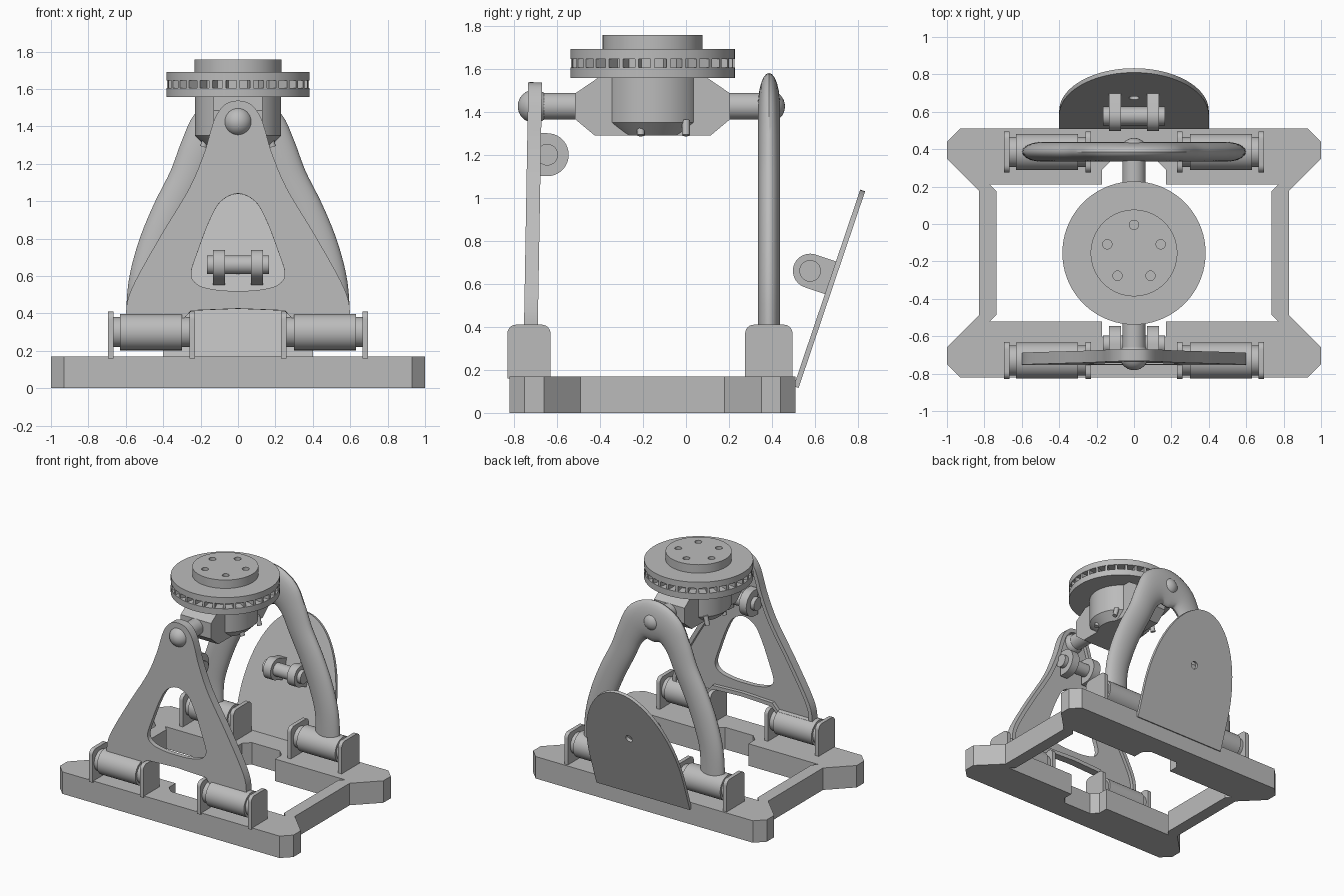
import bpy, bmesh, math
from math import pi, sin, cos, radians
from mathutils import Matrix, Vector

if "Cube" in bpy.data.objects:
    bpy.data.objects.remove(bpy.data.objects["Cube"])

grey = bpy.data.materials.new("plain_grey")
grey.use_nodes = True
grey.diffuse_color = (0.5, 0.5, 0.5, 1)
grey.node_tree.nodes["Principled BSDF"].inputs["Base Color"].default_value = (0.5, 0.5, 0.5, 1)

UPRIGHT = Matrix.Rotation(pi / 2, 4, 'X')
SIDEWAYS = Matrix(((0, 0, 1, 0), (1, 0, 0, 0), (0, 1, 0, 0), (0, 0, 0, 1)))  # profile in y, z
parts = []


def finish(name, bm):
    bmesh.ops.recalc_face_normals(bm, faces=bm.faces[:])
    mesh = bpy.data.meshes.new(name)
    bm.to_mesh(mesh)
    bm.free()
    mesh.materials.append(grey)
    obj = bpy.data.objects.new(name, mesh)
    bpy.context.collection.objects.link(obj)
    parts.append(obj)
    return obj


def plate(name, loops, w0, w1, matrix=Matrix()):
    """Flat outline with optional holes, given thickness from w0 to w1."""
    bm = bmesh.new()
    rims = ([], [])
    for loop in loops:
        low, high = [[bm.verts.new((x, y, w)) for x, y in loop] for w in (w0, w1)]
        for i in range(len(loop)):
            bm.faces.new((low[i - 1], low[i], high[i], high[i - 1]))
            rims[0].append(bm.edges.get((low[i - 1], low[i])))
            rims[1].append(bm.edges.get((high[i - 1], high[i])))
    for rim in rims:
        bmesh.ops.triangle_fill(bm, edges=rim, use_beauty=True)
    bm.transform(matrix)
    return finish(name, bm)


def rod(name, a, b, r, r2=None, segments=48):
    a, b = Vector(a), Vector(b)
    bm = bmesh.new()
    turn = (b - a).to_track_quat('Z', 'Y').to_matrix().to_4x4()
    bmesh.ops.create_cone(bm, cap_ends=True, segments=segments, radius1=r,
                          radius2=r if r2 is None else r2, depth=(b - a).length,
                          matrix=Matrix.Translation((a + b) / 2) @ turn)
    return finish(name, bm)


def ball(name, centre, r):
    bm = bmesh.new()
    bmesh.ops.create_uvsphere(bm, u_segments=32, v_segments=16, radius=r,
                              matrix=Matrix.Translation(centre))
    return finish(name, bm)


def arc(cx, cy, r, start, end, n):
    return [(cx + r * cos(start + (end - start) * i / n),
             cy + r * sin(start + (end - start) * i / n)) for i in range(n + 1)]


def circle(cx, cy, r, n=24):
    return arc(cx, cy, r, 0, 2 * pi, n)[:-1]


def mirror(half):
    return half + [(-p[0], *p[1:]) for p in reversed(half) if p[0] > 0]


def smooth(points, closed=False, n=6):
    """Smooth curve through the points."""
    pts = [Vector(p) for p in points]
    count = len(pts)
    at = (lambda i: pts[i % count]) if closed else (lambda i: pts[max(0, min(i, count - 1))])
    out = []
    for i in range(count if closed else count - 1):
        a, b, c, d = (at(i + k) for k in (-1, 0, 1, 2))
        for t in (k / n for k in range(n)):
            out.append(tuple(b + (c - a) * t / 2 + (a * 2 - b * 5 + c * 4 - d) * t * t / 2
                             + (b * 3 - a - c * 3 + d) * t ** 3 / 2))
    return out if closed else out + [tuple(pts[-1])]


def inset(loop, d):
    out = []
    for i, p in enumerate(loop):
        t = (Vector(loop[(i + 1) % len(loop)]) - Vector(loop[i - 1])).normalized()
        out.append((p[0] - t.y * d, p[1] + t.x * d))
    return out


# Base frame with chamfered feet and notched inner edge
outer = mirror([(0.93, -0.82), (1, -0.75), (1, -0.66), (0.83, -0.49), (0.83, 0.18),
                (1, 0.35), (1, 0.44), (0.93, 0.51)])
inner = mirror([(0.12, -0.65), (0.17, -0.6), (0.17, -0.52), (0.77, -0.52), (0.735, -0.485),
                (0.735, 0.175), (0.77, 0.21), (0.17, 0.21), (0.17, 0.29), (0.12, 0.34)])
plate("base_frame", [outer, inner], 0, 0.17)

# Four hinges: two rounded cheeks, pin and barrel each
for label, y in (("front", -0.73), ("back", 0.385)):
    for side, s in (("left", 1), ("right", -1)):
        h = 0.1 if y < 0 else 0.11
        cheek = ([(y - h, 0.16), (y + h, 0.16)] + arc(y + h - 0.04, 0.37, 0.04, 0, pi / 2, 6)
                 + arc(y - h + 0.04, 0.37, 0.04, pi / 2, pi, 6))
        for x in (0.245, 0.68):
            plate(f"{label}_{side}_hinge_cheek", [cheek], s * x - 0.015, s * x + 0.015, SIDEWAYS)
        rod(f"{label}_{side}_hinge_pin", (s * 0.25, y, 0.3), (s * 0.675, y, 0.3), 0.08)
        rod(f"{label}_{side}_hinge_barrel", (s * 0.3, y, 0.3), (s * 0.63, y, 0.3), 0.097)

# Front leg: flat sheet with a window and a raised rim on its inner face
arch = smooth(mirror([(0.6, 0.36), (0.59, 0.47), (0.54, 0.59), (0.41, 0.82), (0.26, 1.07),
                      (0.18, 1.26), (0.145, 1.38), (0.115, 1.46), (0.065, 1.52), (0, 1.537)]))
outline = arch + [(-0.3, 0.36), (-0.25, 0.415), (0, 0.425), (0.25, 0.415), (0.3, 0.36)]
window = smooth(mirror([(0, 0.52), (0.11, 0.525), (0.21, 0.55), (0.25, 0.61), (0.215, 0.73),
                        (0.15, 0.9), (0.09, 1.0), (0, 1.04)]), closed=True)
front = Matrix.Translation((0, -0.728, 0)) @ Matrix.Rotation(radians(89), 4, 'X')
plate("front_leg", [outline, window], -0.005, 0.032, front)
plate("front_leg_rim", [outline, inset(outline, 0.03)], -0.032, -0.004, front)

# Back leg: rounded arch swept from an oval section
path = smooth(mirror([(0.5, 0.33, 0.1), (0.49, 0.55, 0.097), (0.437, 0.75, 0.1),
                      (0.36, 0.94, 0.1), (0.27, 1.12, 0.1), (0.2, 1.28, 0.11),
                      (0.12, 1.385, 0.14), (0, 1.42, 0.16)]), n=5)
bm = bmesh.new()
rings = []
for i, (x, z, w) in enumerate(path):
    a, b = path[max(i - 1, 0)], path[min(i + 1, len(path) - 1)]
    t = Vector((b[0] - a[0], b[1] - a[1])).normalized()
    rings.append([bm.verts.new((x + t.y * w * u, 0.386 + 0.052 * v, z - t.x * w * u))
                  for u, v in circle(0, 0, 1)])
for r0, r1 in zip(rings, rings[1:]):
    for i in range(len(r0)):
        bm.faces.new((r0[i - 1], r0[i], r1[i], r1[i - 1]))
bm.faces.new(rings[0])
bm.faces.new(rings[-1])
finish("back_leg", bm)

# Leaning back shield with a small hole
tilt = radians(18.7)
shield = [(-0.4, 0), (0.4, 0)] + [(x * 0.4, 0.25 + y * 0.715) for x, y in arc(0, 0, 1, 0, pi, 40)]
plate("back_shield", [shield, circle(0, 0.54, 0.028)], -0.012, 0.012,
      Matrix.Translation((0, 0.512, 0.12)) @ Matrix.Rotation(pi / 2 - tilt, 4, 'X'))


# Clevis rollers on the shield and behind the front leg
def clevis(label, y, z, r, angle, reach):
    d = Vector((cos(angle), sin(angle)))
    n = Vector((-d.y, d.x)) * r
    c = Vector((y, z)) + d * reach
    lug = arc(y, z, r, angle + pi / 2, angle + 1.5 * pi, 20) + [tuple(c - n), tuple(c + n)]
    for x in (-0.102, 0.102):
        plate(f"{label}_lug", [lug], x - 0.032, x + 0.032, SIDEWAYS)
    rod(f"{label}_roller", (-0.165, y, z), (0.165, y, z), 0.05)


clevis("shield", 0.577, 0.66, 0.08, -tilt, 0.105)
clevis("front_leg", -0.645, 1.2, 0.1, pi, 0.045)

# Trunnion: balls, arms and faceted crossbar
mid = -0.155
ball("front_ball", (0, -0.705, 1.425), 0.077)
ball("back_ball", (0, 0.385, 1.425), 0.075)
rod("trunnion_arm", (0, -0.7, 1.425), (0, 0.385, 1.425), 0.062)
bar = [(-0.27, 1.29), (0.27, 1.29), (0.36, 1.365), (0.36, 1.485), (0.25, 1.56),
       (-0.25, 1.56), (-0.36, 1.485), (-0.36, 1.365)]
plate("crossbar", [[(mid + y, z) for y, z in bar]], -0.13, 0.13, SIDEWAYS)

# Hub below the turntable
rod("hub", (0, mid, 1.35), (0, mid, 1.57), 0.23)
rod("hub_taper", (0, mid, 1.29), (0, mid, 1.35), 0.17, 0.23)
for x in (-0.185, 0.185):
    for y in (-0.21, 0):
        rod("hub_screw", (x, y, 1.29), (x * 0.9, y, 1.36), 0.018, segments=16)

# Turntable: two rings, core and radial vanes between them
rod("turntable_lower_ring", (0, mid, 1.557), (0, mid, 1.605), 0.383, segments=96)
rod("turntable_core", (0, mid, 1.6), (0, mid, 1.65), 0.31, segments=64)
rod("turntable_upper_ring", (0, mid, 1.645), (0, mid, 1.692), 0.383, segments=96)
bm = bmesh.new()
for i in range(32):
    bmesh.ops.create_cube(bm, size=1, matrix=Matrix.Translation((0, mid, 1.625))
                          @ Matrix.Rotation(2 * pi * i / 32, 4, 'Z')
                          @ Matrix.Translation((0.34, 0, 0)) @ Matrix.Diagonal((0.08, 0.018, 0.045, 1)))
finish("turntable_vanes", bm)

# Top cap with five bolt holes
bolts = [circle(0.15 * sin(a), mid + 0.15 * cos(a), 0.025) for a in (2 * pi * i / 5 for i in range(5))]
plate("top_cap", [circle(0, mid, 0.232, 64)] + bolts, 1.69, 1.757)

# Smooth shading with sharp edges kept
bpy.ops.object.select_all(action='DESELECT')
for obj in parts:
    obj.select_set(True)
bpy.context.view_layer.objects.active = parts[0]
bpy.ops.object.shade_smooth_by_angle(angle=radians(30))
